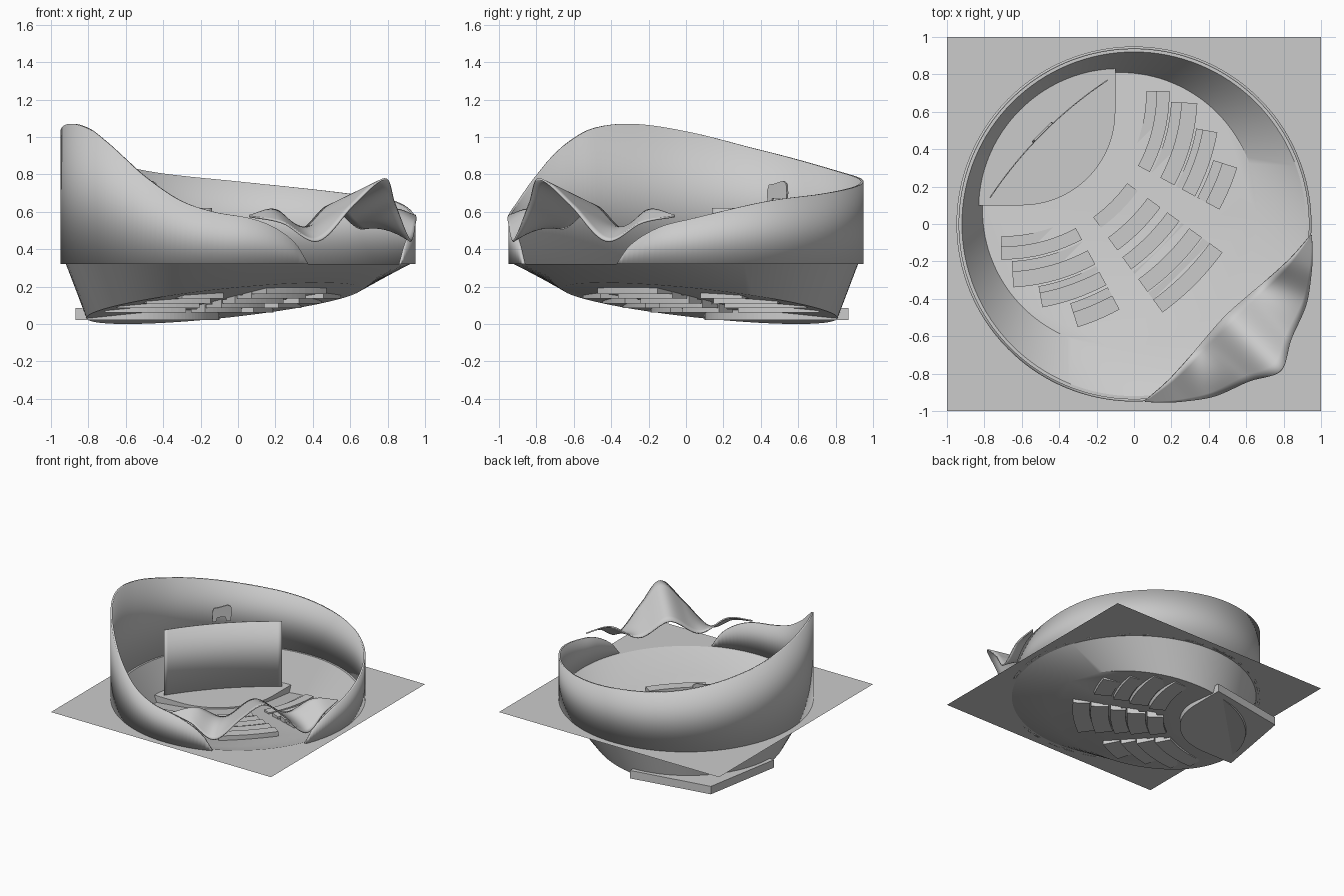
import bpy, bmesh, math
from mathutils import Vector

if "Cube" in bpy.data.objects:
    bpy.data.objects.remove(bpy.data.objects["Cube"])

GROUND = 0.32
SQ = math.sqrt(2)


def obj(name, verts, faces, smooth=True, thick=0.0, offset=-1):
    me = bpy.data.meshes.new(name)
    me.from_pydata([tuple(v) for v in verts], [], faces)
    bm = bmesh.new()
    bm.from_mesh(me)
    bmesh.ops.recalc_face_normals(bm, faces=bm.faces)
    bm.to_mesh(me)
    bm.free()
    o = bpy.data.objects.new(name, me)
    bpy.context.collection.objects.link(o)
    if thick:
        m = o.modifiers.new("thickness", 'SOLIDIFY')
        m.thickness = thick
        m.offset = offset
    if smooth:
        bpy.ops.object.select_all(action='DESELECT')
        o.select_set(True)
        bpy.context.view_layer.objects.active = o
        bpy.ops.object.shade_smooth_by_angle(angle=math.radians(30))
    return o


def grid_faces(cols, rows):
    return [(i * rows + j, (i + 1) * rows + j, (i + 1) * rows + j + 1, i * rows + j + 1)
            for i in range(cols - 1) for j in range(rows - 1)]


def spline(keys, x):
    """Smooth curve through (position, value) keys; values are Vectors."""
    n = len(keys)
    i = 0
    while i < n - 2 and x > keys[i + 1][0]:
        i += 1

    def slope(k):
        a, b = keys[max(k - 1, 0)], keys[min(k + 1, n - 1)]
        return (b[1] - a[1]) / (b[0] - a[0])
    (x0, v0), (x1, v1) = keys[i], keys[i + 1]
    h = x1 - x0
    t = (x - x0) / h
    return (v0 * (2*t**3 - 3*t**2 + 1) + slope(i) * (h * (t**3 - 2*t**2 + t))
            + v1 * (3*t**2 - 2*t**3) + slope(i + 1) * (h * (t**3 - t**2)))


def prism(name, outline, z0, z1, smooth=False):
    n = len(outline)
    verts = [(x, y, z0) for x, y in outline] + [(x, y, z1) for x, y in outline]
    faces = [tuple(range(n)), tuple(range(n, 2 * n))]
    faces += [(i, (i + 1) % n, (i + 1) % n + n, i + n) for i in range(n)]
    return obj(name, verts, faces, smooth)


def arc(cx, cy, r, a0, a1, n):
    return [(cx + r * math.cos(math.radians(a0 + (a1 - a0) * i / n)),
             cy + r * math.sin(math.radians(a0 + (a1 - a0) * i / n))) for i in range(n + 1)]


# ground square with a round opening
N = 128
verts, R = [], 0.92
for i in range(N):
    a = 2 * math.pi * i / N
    c, s = math.cos(a), math.sin(a)
    m = max(abs(c), abs(s))
    verts += [(R * c, R * s, GROUND), (c / m, s / m, GROUND)]
obj("ground", verts, [(2*i, 2*i + 1, (2*i + 3) % (2*N), (2*i + 2) % (2*N)) for i in range(N)], False)

# sunken bowl: slanted side and tilted floor
verts = []
for i in range(N):
    a = 2 * math.pi * i / N
    c, s = math.cos(a), math.sin(a)
    x, y = -0.075 + 0.735 * c, 0.075 + 0.735 * s
    verts += [(R * c, R * s, GROUND), (x, y, 0.15 * ((x - y) / SQ + 0.841))]
faces = [(2*i, 2*i + 1, (2*i + 3) % (2*N), (2*i + 2) % (2*N)) for i in range(N)]
faces.append(tuple(2*i + 1 for i in range(N)))
bowl = obj("bowl", verts, faces)

# curved outer wall with a sweeping top
heights = [(-23, .322), (-18.5, .42), (-9, .515), (1, .56), (27, .655), (50, .695), (90, .762),
           (122, .82), (155, .93), (180, 1.03), (198, 1.07), (212, 1.045), (222, .97), (230, .885),
           (238, .79), (251, .66), (262, .60), (274, .565), (282, .515), (289, .43), (293.3, .322)]
cols = 181
verts = []
for i in range(cols):
    d = -23 + 316.3 * i / (cols - 1)
    a = math.radians(d)
    x, y = 0.942 * math.cos(a), 0.942 * math.sin(a)
    verts += [(x, y, GROUND), (x, y, spline(heights, d))]
obj("outer_wall", verts, grid_faces(cols, 2), True, 0.014,
    0).data.polygons[0].use_smooth = True


# wavy entrance canopy: half profiles mirrored across the diagonal
def mirrored(half):
    pts = [Vector(p) for p in half]
    pts += [Vector((-p.y, -p.x, p.z)) for p in reversed(pts[:-1])]
    return [(i / (len(pts) - 1), p) for i, p in enumerate(pts)]


inner = mirrored([(.06, -.945, .58), (.20, -.82, .61), (.34, -.66, .51), (.49, -.49, .63)])
outer = mirrored([(.06, -.95, .575), (.24, -.95, .54), (.43, -.92, .445),
                  (.62, -.84, .64), (.785, -.785, .775)])
cols, rows = 81, 9
verts = []
for i in range(cols):
    a, b = spline(inner, i / (cols - 1)), spline(outer, i / (cols - 1))
    verts += [a.lerp(b, j / (rows - 1)) for j in range(rows)]
obj("canopy", verts, grid_faces(cols, rows), True, 0.01, 0)

# stage slab with a round front and an angled back
front = arc(-0.6, 0.6, 0.5, -90, 0, 32)
prism("stage", [(-0.87, 0.10)] + front + [(-0.10, 0.87), (-0.755, 0.755)], 0.02, 0.085)

# curved screen standing on the stage
cols = 33
verts = []
for i in range(cols):
    t = 2 * i / (cols - 1) - 1
    b = 0.045 * (1 - t * t) / SQ
    x, y = -0.455 + 0.315 * t - b, 0.455 + 0.315 * t + b
    verts += [(x, y, 0.085), (x, y, 0.62)]
obj("screen", verts, grid_faces(cols, 2), True, 0.006, 0)

# small arched ornament above the screen
profile = [(-.07, .635), (-.045, .635), (-.035, .67), (.025, .67), (.035, .635), (.065, .635),
           (.075, .70), (.07, .75), (.045, .765), (-.02, .75), (-.06, .745), (-.075, .71)]
obj("ornament", [(-.49 + u / SQ, .49 + u / SQ, z) for u, z in profile],
    [tuple(range(len(profile)))], False, 0.012, 0)

# stepped seating: three blocks of concentric rows facing the stage
C = 0.70
rings = [(.765, .82, .89), (.90, .955, 1.04), (1.05, 1.085, 1.165), (1.18, 1.23, 1.314), (1.32, 1.365, 1.45)]
side_start = [0.7, -3, -10.4, -17.7]


def bench(name, r0, r1, a0, a1, z0, z1):
    prism(name, arc(-C, C, r0, a0, a1, 10) + arc(-C, C, r1, a1, a0, 10), z0, z1)


for i, (r0, r1, r2) in enumerate(rings):
    z0, z1 = 0.06 + 0.025 * i, 0.115 + 0.029 * i
    spans = [("middle", -54, -36)]
    if i < 4:
        spans += [("right", -28.3, side_start[i]), ("left", -90 - side_start[i], -61.7)]
    for label, a0, a1 in spans:
        bench(f"{label}_seat_{i + 1}", r1, r2, a0, a1, z0, z1)
        bench(f"{label}_footstep_{i + 1}", r0, r1, a0, a1, z0, z0 + 0.02 + 0.002 * (label != "middle"))
